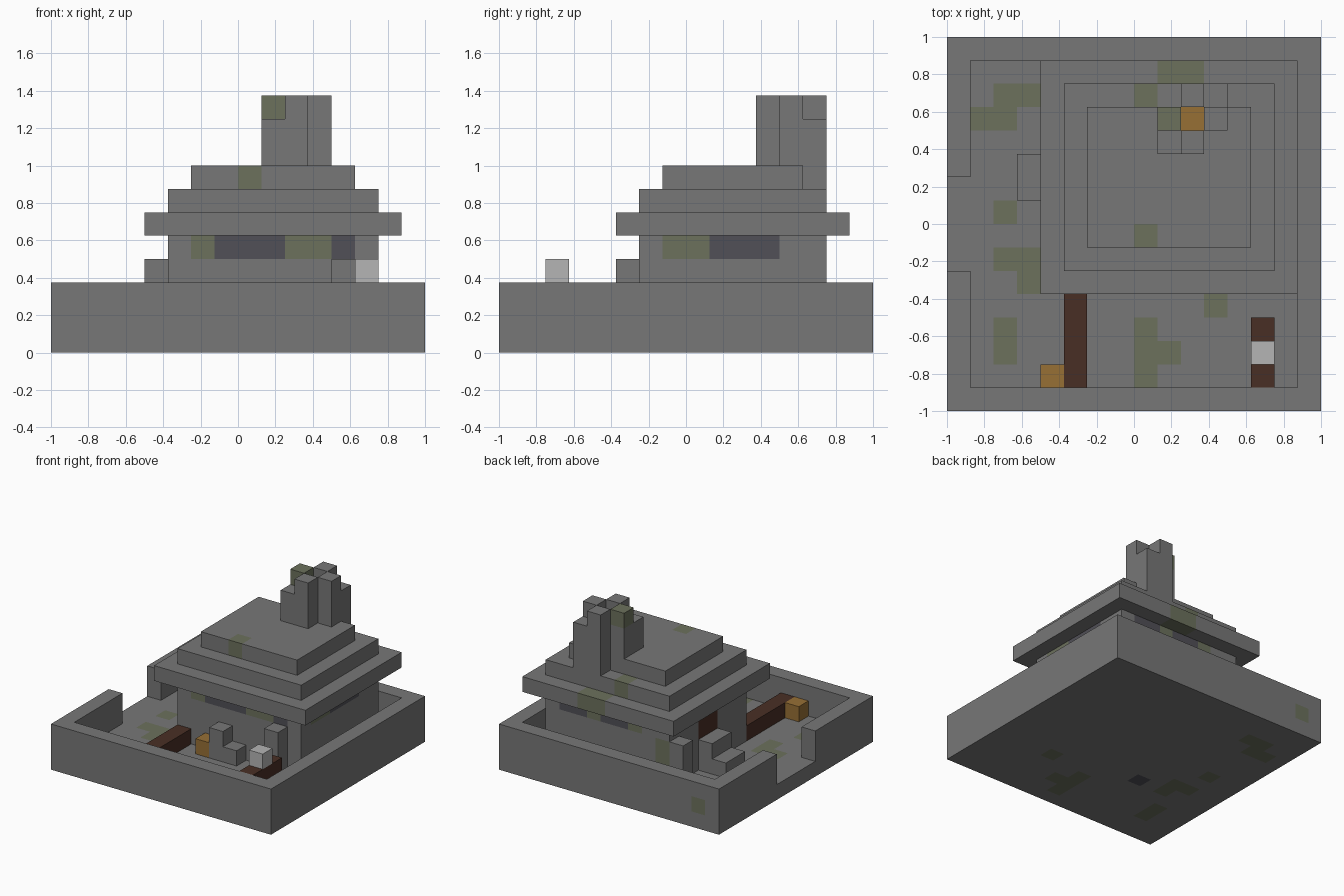
import bpy
import bmesh
from mathutils import Vector

CELL = 0.125                       # every part sits on a grid of cubic cells
ORIGIN = Vector((-1, -1, 0))       # corner of the yard

default_cube = bpy.data.objects.get("Cube")
if default_cube:
    bpy.data.objects.remove(default_cube, do_unlink=True)


def make_material(name, red, green, blue):
    material = bpy.data.materials.new(name)
    material.use_nodes = True
    colour = (red, green, blue, 1)
    material.diffuse_color = colour
    material.node_tree.nodes["Principled BSDF"].inputs["Base Color"].default_value = colour
    return material


stone = make_material("stone grey", .185, .185, .185)
moss = make_material("moss green", .15, .165, .108)
slate = make_material("dark slate", .082, .08, .095)
wood = make_material("dark wood", .066, .028, .018)
amber = make_material("amber", .31, .16, .036)
pale = make_material("pale grey", .46, .46, .46)


def inside(point, low, high):
    return all(low[i] < point[i] < high[i] for i in range(3))


def block(name, low, high, material=stone, patches=()):
    """Box between two grid corners; patches are (material, low, high) regions."""
    low, high = Vector(low), Vector(high)
    bm = bmesh.new()
    bmesh.ops.create_cube(bm, size=1)
    for vert in bm.verts:
        vert.co = Vector([low[i] if vert.co[i] < 0 else high[i] for i in range(3)])

    # Cut the faces along the borders of the coloured patches
    for axis in range(3):
        normal = Vector([float(i == axis) for i in range(3)])
        cuts = {corner[axis] for patch in patches for corner in patch[1:]}
        for cut in sorted(cuts):
            if low[axis] < cut < high[axis]:
                geometry = bm.verts[:] + bm.edges[:] + bm.faces[:]
                bmesh.ops.bisect_plane(bm, geom=geometry, plane_co=normal * cut,
                                       plane_no=normal)

    # Colour each face by the patch that lies just beneath it
    materials = [material]
    bm.normal_update()
    for face in bm.faces:
        probe = face.calc_center_median() - face.normal * 0.5
        for colour, patch_low, patch_high in patches:
            if inside(probe, patch_low, patch_high):
                if colour not in materials:
                    materials.append(colour)
                face.material_index = materials.index(colour)

    for vert in bm.verts:
        vert.co = ORIGIN + vert.co * CELL
    mesh = bpy.data.meshes.new(name)
    bm.to_mesh(mesh)
    bm.free()
    for entry in materials:
        mesh.materials.append(entry)
    obj = bpy.data.objects.new(name, mesh)
    bpy.context.collection.objects.link(obj)
    return obj


def floor_patch(colour, x, y, width=1, depth=1):
    return colour, (x, y, 0), (x + width, y + depth, 1)


def front_window(colour, start, end):
    return colour, (start, 6, 4), (end, 7, 5)


def back_window(colour, start, end):
    return colour, (start, 13, 4), (end, 14, 5)


def side_window(colour, start, end):
    return colour, (13, start, 4), (14, end, 5)


# Yard floor with mossy paving
block("yard_floor", (1, 1, 0), (15, 15, 1), stone, [
    floor_patch(moss, 2, 13, width=2),
    floor_patch(moss, 1, 12, width=2),
    floor_patch(moss, 2, 8),
    floor_patch(moss, 2, 6, width=2),
    floor_patch(moss, 3, 5),
    floor_patch(moss, 2, 2, depth=2),
    floor_patch(moss, 8, 1, depth=3),
    floor_patch(moss, 9, 2),
    floor_patch(moss, 11, 4),
    floor_patch(slate, 5, 5),
])

# Yard walls with a gateway on one side
block("front_wall", (0, 0, 0), (16, 1, 3))
block("back_wall", (0, 15, 0), (16, 16, 3), stone, [(moss, (1, 15, 1), (2, 16, 2))])
block("left_wall", (15, 1, 0), (16, 15, 3))
block("gate_wall_front", (0, 1, 0), (1, 6, 3))
block("gate_wall_back", (0, 10, 0), (1, 15, 3))
block("gate_sill", (0, 6, 0), (1, 10, 1))

# House body with windows, moss and a side door
block("house_body", (5, 6, 1), (14, 14, 5), stone, [
    front_window(moss, 6, 7),
    front_window(slate, 7, 10),
    front_window(moss, 10, 12),
    front_window(slate, 12, 13),
    side_window(moss, 7, 9),
    side_window(slate, 9, 12),
    back_window(moss, 7, 8),
    back_window(slate, 8, 10),
    back_window(moss, 10, 11),
    back_window(slate, 11, 13),
    (moss, (5, 13, 2), (6, 14, 4)),
    (wood, (5, 9, 3), (6, 11, 5)),
])

# Stepped roof
block("roof_eave", (4, 5, 5), (15, 15, 6), stone, [(moss, (9, 14, 5), (11, 15, 6))])
block("roof_middle", (5, 6, 6), (14, 14, 7), stone, [(moss, (8, 13, 6), (9, 14, 7))])
block("roof_top", (6, 7, 7), (13, 13, 8), stone, [(moss, (8, 7, 7), (9, 8, 8))])

# Chimney: four tall sides, two low buttresses, embers in the flue
block("chimney_right", (9, 12, 8), (10, 13, 11), stone, [(moss, (9, 12, 10), (10, 13, 11))])
block("chimney_left", (11, 12, 8), (12, 13, 11))
block("chimney_front", (10, 11, 8), (11, 12, 11))
block("chimney_back", (10, 13, 7), (11, 14, 11))
block("front_buttress", (9, 11, 8), (10, 12, 10))
block("back_buttress", (11, 13, 7), (12, 14, 10))
block("embers", (10, 12, 8), (11, 13, 9), amber)

# Door steps and the posts under the eave
block("side_step_upper", (4, 9, 1), (5, 11, 3))
block("side_step_lower", (3, 9, 1), (4, 11, 2))
block("front_step_upper", (8, 5, 1), (9, 6, 3))
block("front_step_lower", (9, 5, 1), (10, 6, 2))
block("front_post", (12, 5, 1), (13, 6, 4))
block("side_post", (4, 13, 1), (5, 14, 4))

# Yard furniture
block("log", (5, 1, 1), (6, 6, 2), wood)
block("yard_crate", (4, 1, 1), (5, 2, 2), amber)
block("porch_crate", (7, 5, 1), (8, 6, 2), amber)
block("workbench", (13, 1, 1), (14, 4, 3), wood)
block("pale_stone", (13, 2, 3), (14, 3, 4), pale)
